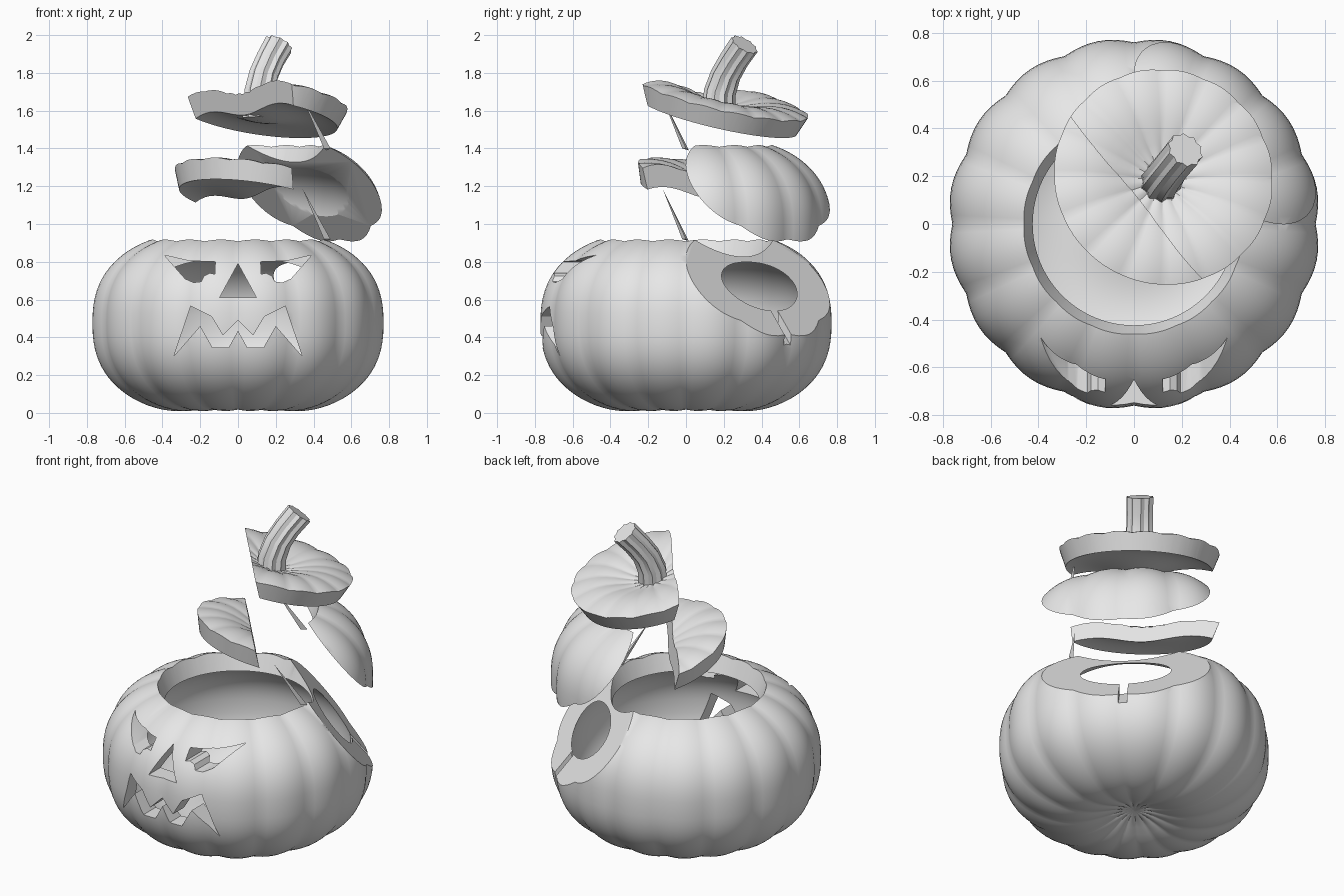
import bpy, bmesh, math
from mathutils import Vector, Matrix

cube = bpy.data.objects.get("Cube")
if cube:
    bpy.data.objects.remove(cube, do_unlink=True)

grey = bpy.data.materials.new("plain_grey")
grey.use_nodes = True
grey.diffuse_color = (0.8, 0.8, 0.8, 1)
grey.node_tree.nodes["Principled BSDF"].inputs["Base Color"].default_value = (0.8, 0.8, 0.8, 1)


def make(name, bm):
    bmesh.ops.recalc_face_normals(bm, faces=bm.faces)
    mesh = bpy.data.meshes.new(name)
    bm.to_mesh(mesh)
    bm.free()
    mesh.materials.append(grey)
    obj = bpy.data.objects.new(name, mesh)
    bpy.context.collection.objects.link(obj)
    return obj


def copy(obj, name):
    new = obj.copy()
    new.data = obj.data.copy()
    new.name = name
    bpy.context.collection.objects.link(new)
    return new


def boolean(obj, cutter, operation):
    mod = obj.modifiers.new("cut", "BOOLEAN")
    mod.operation = operation
    mod.solver = "EXACT"
    mod.object = cutter
    bpy.context.view_layer.update()
    graph = bpy.context.evaluated_depsgraph_get()
    mesh = bpy.data.meshes.new_from_object(obj.evaluated_get(graph))
    obj.modifiers.clear()
    obj.data = mesh


def gourd(name, radius, half_height, rib):
    """Flattened ball with ribs and a dimple at each pole."""
    bm = bmesh.new()
    bmesh.ops.create_uvsphere(bm, u_segments=128, v_segments=48, radius=1)
    for v in bm.verts:
        x, y, s = v.co
        c, turn = math.hypot(x, y), math.atan2(y, x)
        groove = 1 - rib * (1 - abs(math.sin(8 * turn)))
        r = radius * c ** 0.816
        z = half_height * math.copysign(abs(s) ** 0.816, s)
        z *= 1 - 0.22 * math.exp(-(r / 0.25) ** 2)
        if c > 0.02:
            z *= 1 - (1 - groove) * 0.6
        v.co = (r * groove * math.cos(turn), r * groove * math.sin(turn), 0.475 + z)
    return make(name, bm)


def half_space(name, point, normal, size=(4, 4, 4), sink=0):
    """Block whose base lies on the given plane."""
    normal = Vector(normal).normalized()
    bm = bmesh.new()
    bmesh.ops.create_cube(bm, size=1)
    place = Matrix.Translation(Vector(point) + normal * (size[2] / 2 - sink))
    turn = normal.to_track_quat("Z", "Y").to_matrix().to_4x4()
    bm.transform(place @ turn @ Matrix.Diagonal((*size, 1)))
    return make(name, bm)


def prism(name, outline):
    """Front outline pushed through the front wall."""
    bm = bmesh.new()
    face = bm.faces.new([bm.verts.new((x, -1, z)) for x, z in outline])
    out = bmesh.ops.extrude_face_region(bm, geom=[face])
    moved = [g for g in out["geom"] if isinstance(g, bmesh.types.BMVert)]
    bmesh.ops.translate(bm, verts=moved, vec=(0, 0.62, 0))
    return make(name, bm)


# Hollow shell
shell = gourd("pumpkin_body", 0.78, 0.51, 0.025)
hollow = gourd("hollow_cutter", 0.665, 0.40, 0.0)
boolean(shell, hollow, "DIFFERENCE")

# Tapered lid cut
bm = bmesh.new()
bmesh.ops.create_cone(bm, cap_ends=True, segments=96, radius1=0.36, radius2=0.525,
                      depth=0.45, matrix=Matrix.Translation((0, 0, 0.86)))
lid_cutter = make("lid_cutter", bm)
lid_back = copy(shell, "lid_back")
boolean(lid_back, lid_cutter, "INTERSECT")
boolean(shell, lid_cutter, "DIFFERENCE")

# Slanted slice taken off the shoulder
slope = (0.364, 0.364, 0.415)
slice_cutter = half_space("slice_cutter", (0.24, 0.24, 0.94), slope)
chunk = copy(shell, "shoulder_chunk")
boolean(chunk, slice_cutter, "INTERSECT")
chunk.location.z = 0.5
boolean(shell, slice_cutter, "DIFFERENCE")
notch = half_space("notch_cutter", (0.5, 0.5, 0.484), slope, (0.05, 0.3, 0.2), 0.04)
boolean(shell, notch, "DIFFERENCE")

# Carved face
eye = [(0.39, 0.835), (0.26, 0.805), (0.12, 0.8), (0.122, 0.735), (0.15, 0.74),
       (0.18, 0.725), (0.195, 0.695), (0.235, 0.69), (0.28, 0.71)]
grin = [(0, 0.49), (0.08, 0.41), (0.14, 0.51), (0.25, 0.565), (0.34, 0.3),
        (0.2, 0.46), (0.135, 0.345), (0.05, 0.345), (0, 0.435)]
mouth = grin + [(-x, z) for x, z in reversed(grin[1:-1])]
cutters = [
    prism("eye_cutter_left", eye),
    prism("eye_cutter_right", [(-x, z) for x, z in eye]),
    prism("nose_cutter", [(0, 0.79), (0.098, 0.61), (-0.098, 0.61)]),
    prism("mouth_cutter", mouth),
]
for cutter in cutters:
    boolean(shell, cutter, "DIFFERENCE")

# Lid split in two, tilted and lifted
split = half_space("split_cutter", (-0.118, -0.093, 0.92), (0.785, 0.62, 0.5))
lid_front = copy(lid_back, "lid_front")
boolean(lid_front, split, "DIFFERENCE")
boolean(lid_back, split, "INTERSECT")
tilt = Vector((0, 0, 1)).rotation_difference(Vector((0.153, 0.231, 1))).to_matrix().to_4x4()
for lid, height in ((lid_back, 1.684), (lid_front, 1.24)):
    lid.data.transform(Matrix.Translation((0.125, 0.2, height)) @ tilt
                       @ Matrix.Translation((0, 0, -0.93)))

# Ridged, bent stem
path = [((0.11, 0.17, 1.56), (0, 0.1, 1), 0.092),
        ((0.115, 0.18, 1.7), (0.1, 0.2, 1), 0.085),
        ((0.135, 0.21, 1.79), (0.25, 0.35, 1), 0.08),
        ((0.17, 0.255, 1.87), (0.4, 0.5, 1), 0.078),
        ((0.215, 0.31, 1.95), (0.5, 0.6, 1), 0.08)]
bm = bmesh.new()
rings = []
for centre, along, radius in path:
    turn = Vector((0, 0, 1)).rotation_difference(Vector(along))
    ring = []
    for i in range(20):
        a = math.tau * i / 20
        r = radius * (1.0 if i % 2 else 0.86)
        ring.append(bm.verts.new(Vector(centre) + turn @ Vector((r * math.cos(a), r * math.sin(a), 0))))
    rings.append(ring)
for low, high in zip(rings, rings[1:]):
    for i in range(20):
        j = (i + 1) % 20
        bm.faces.new((low[i], low[j], high[j], high[i]))
bm.faces.new(rings[0])
bm.faces.new(rings[-1])
stem = make("stem", bm)

# Thin slivers joining the lifted pieces
slivers = []
for name, lift in (("lower_sliver", 0), ("upper_sliver", 0.48)):
    bm = bmesh.new()
    base = [(0.49, 0, 0.92), (0.455, -0.02, 0.92), (0.47, 0.015, 0.91), (0.34, -0.125, 1.19)]
    a, b, c, tip = [bm.verts.new((x, y, z + lift)) for x, y, z in base]
    for tri in ((a, b, c), (a, b, tip), (b, c, tip), (c, a, tip)):
        bm.faces.new(tri)
    slivers.append(make(name, bm))

# Remove the cutting tools
for tool in [hollow, lid_cutter, slice_cutter, notch, split] + cutters:
    bpy.data.objects.remove(tool, do_unlink=True)

# Smooth shading with sharp cut edges
bpy.ops.object.select_all(action="DESELECT")
for obj in (shell, chunk, lid_front, lid_back, stem):
    obj.select_set(True)
bpy.context.view_layer.objects.active = shell
bpy.ops.object.shade_smooth_by_angle(angle=math.radians(32))
